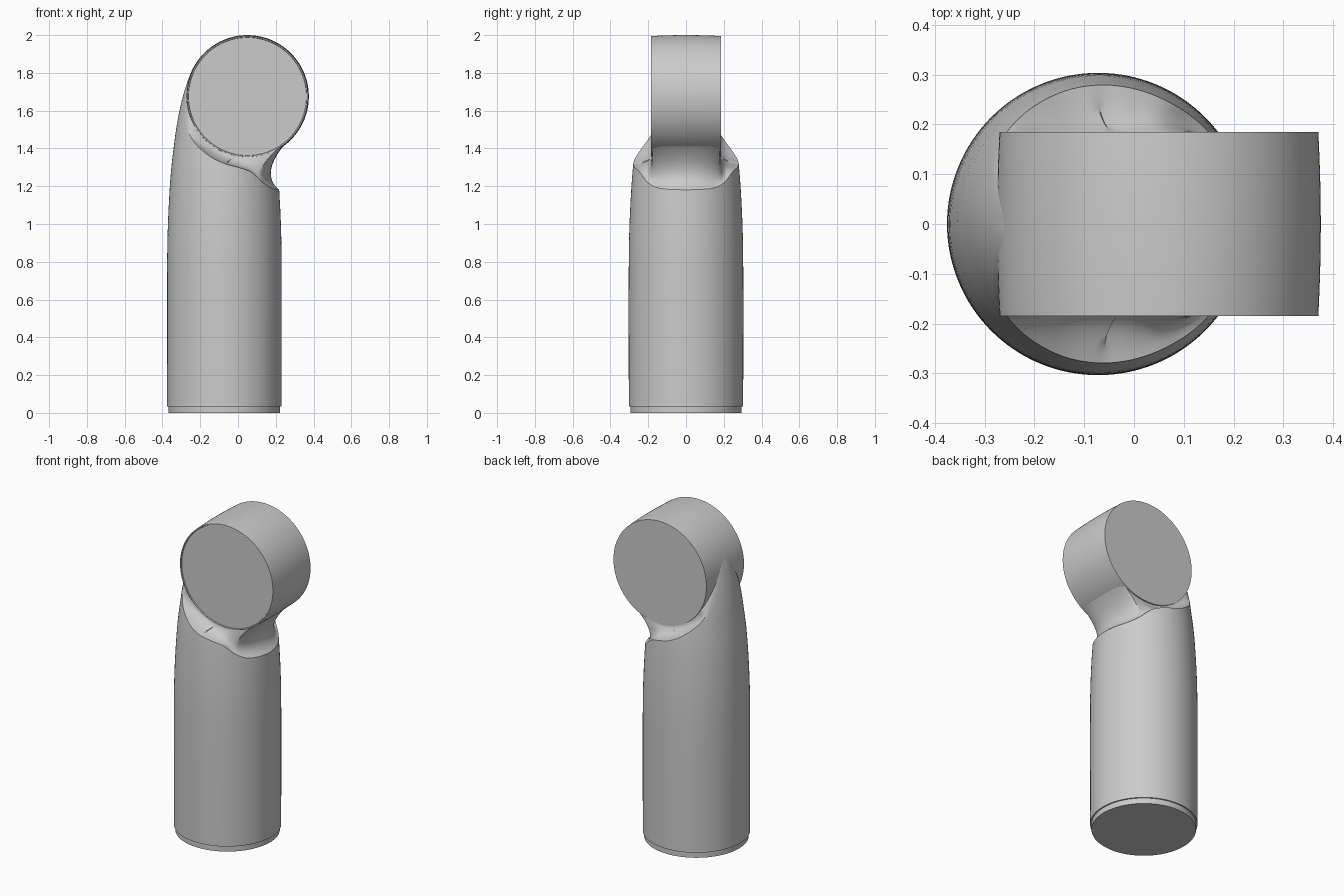
import bpy, bmesh, math
from mathutils import Vector

if "Cube" in bpy.data.objects:
    bpy.data.objects.remove(bpy.data.objects["Cube"])

grey = bpy.data.materials.new("light_grey")
grey.use_nodes = True
COLOUR = (0.6, 0.6, 0.6, 1)
grey.diffuse_color = COLOUR
grey.node_tree.nodes["Principled BSDF"].inputs["Base Color"].default_value = COLOUR

AXIS_X = -0.072                  # handle axis
HEAD = Vector((0.05, 0, 1.675))  # head centre
HEAD_R = 0.325
SEGS = 128


def interp(table, t):
    """Smooth (Catmull-Rom style) lookup in a list of (position, value)."""
    if t <= table[0][0]:
        return table[0][1]
    for i in range(len(table) - 1):
        (a, va), (b, vb) = table[i], table[i + 1]
        if t <= b:
            p, n = table[max(i - 1, 0)], table[min(i + 2, len(table) - 1)]
            ma = (vb - p[1]) / (b - p[0]) * (b - a)
            mb = (n[1] - va) / (n[0] - a) * (b - a)
            s = (t - a) / (b - a)
            return ((2*s**3 - 3*s*s + 1) * va + (s**3 - 2*s*s + s) * ma
                    + (3*s*s - 2*s**3) * vb + (s**3 - s*s) * mb)
    return table[-1][1]


def loft(name, rings, start, end):
    """Skin closed rings of points and close both ends to a centre point."""
    bm = bmesh.new()
    rows = [[bm.verts.new(p) for p in ring] for ring in rings]
    n = len(rows[0])
    for low, high in zip(rows, rows[1:]):
        for i in range(n):
            j = (i + 1) % n
            bm.faces.new((low[i], low[j], high[j], high[i]))
    for row, tip in ((rows[0], start), (rows[-1], end)):
        centre = bm.verts.new(tip)
        for i in range(n):
            bm.faces.new((row[i], row[(i + 1) % n], centre))
    bmesh.ops.recalc_face_normals(bm, faces=bm.faces)
    mesh = bpy.data.meshes.new(name)
    bm.to_mesh(mesh)
    bm.free()
    obj = bpy.data.objects.new(name, mesh)
    bpy.context.collection.objects.link(obj)
    mesh.materials.append(grey)
    bpy.ops.object.select_all(action="DESELECT")
    obj.select_set(True)
    bpy.context.view_layer.objects.active = obj
    bpy.ops.object.shade_smooth_by_angle(angle=math.radians(32))
    return obj


def circle(r, place):
    return [place(r * math.cos(a), r * math.sin(a))
            for a in (2 * math.pi * i / SEGS for i in range(SEGS))]


# Handle: turned wall, cut off along a sloping shoulder, then a concave neck
wall_radius = [(0.035, 0.303), (0.8, 0.303), (1.0, 0.299), (1.18, 0.29), (1.31, 0.28),
               (1.4, 0.269), (1.5, 0.256), (1.6, 0.238), (1.7, 0.213), (1.8, 0.177), (1.85, 0.14)]
shoulder = [(0, 1.18), (30, 1.19), (45, 1.22), (60, 1.275), (75, 1.3), (90, 1.32),
            (110, 1.37), (136, 1.48), (150, 1.62), (165, 1.76), (180, 1.83)]
foot_x = [(0, 0.27), (35, 0.255), (60, 0.14), (90, -0.02), (120, -0.17), (140, -0.23), (180, -0.2)]
WALL_STEPS, NECK_STEPS = 30, 12
columns = []
for i in range(SEGS):
    a = 2 * math.pi * i / SEGS
    deg = math.degrees(a if a <= math.pi else 2 * math.pi - a)
    top = interp(shoulder, deg)
    col = []
    for k in range(WALL_STEPS + 1):
        z = 0.035 + (top - 0.035) * k / WALL_STEPS
        r = interp(wall_radius, z)
        col.append(Vector((AXIS_X + r * math.cos(a), r * math.sin(a), z)))
    p = col[-1]
    # neck foot on the underside of the head
    qx = interp(foot_x, deg)
    qy = max(-0.178, min(0.178, 0.27 * math.sin(a)))
    under = HEAD.z - math.sqrt(HEAD_R ** 2 - (qx - HEAD.x) ** 2) + 0.012
    q = Vector((qx, qy, max(under, top if deg > 136 else 0)))
    lean = max(math.cos(a), 0)
    c = Vector((min(p.x, q.x) - 0.11 * lean if lean else (p.x + q.x) / 2, q.y,
                p.z + 0.01 + 0.3 * lean * (q.z - p.z)))
    for k in range(1, NECK_STEPS + 1):
        t = k / NECK_STEPS
        col.append(p * (1 - t) ** 2 + c * 2 * t * (1 - t) + q * t * t)
    columns.append(col)
loft("handle", list(zip(*columns)), (AXIS_X, 0, 0.035), (0.05, 0, 1.6))

# Base plug, slightly narrower than the handle
loft("base_plug", [circle(0.295, lambda u, v, z=z: (AXIS_X + u, v, z)) for z in (0, 0.05)],
     (AXIS_X, 0, 0), (AXIS_X, 0, 0.05))

# Head: slightly barrelled drum with a thin rim around a recessed front disc
HALF = 0.185
drum = [(0.312, -HALF + 0.006), (0.314, -HALF)]
drum += [(HEAD_R - 0.005 * (k / 6) ** 2, HALF * k / 6) for k in range(-6, 7)]
loft("head", [circle(r, lambda u, v, y=y: (HEAD.x + u, y, HEAD.z + v)) for r, y in drum],
     (HEAD.x, -HALF + 0.006, HEAD.z), (HEAD.x, HALF, HEAD.z))
